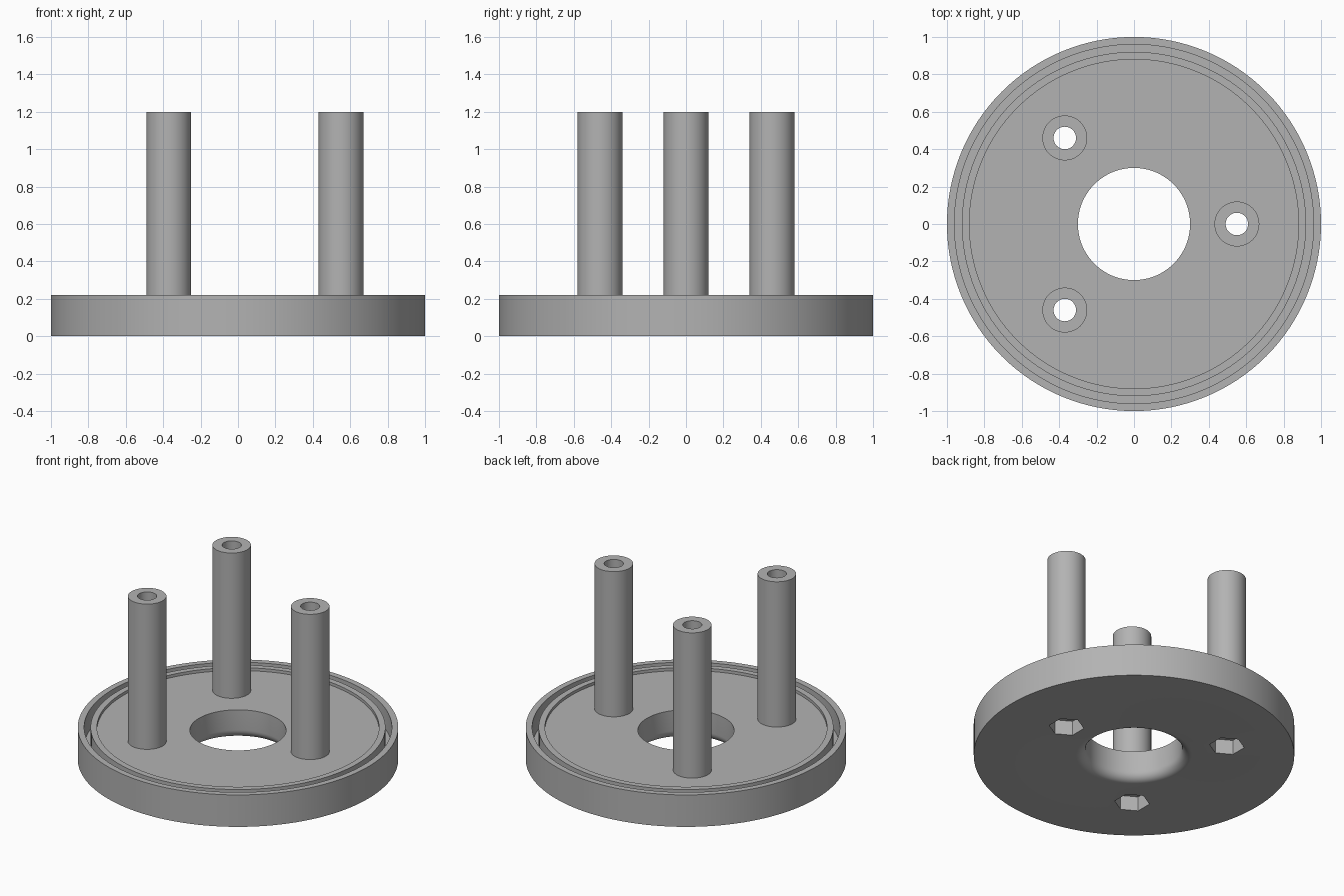
import bpy
import bmesh
from math import sin, cos, pi, radians

cube = bpy.data.objects.get("Cube")
if cube:
    bpy.data.objects.remove(cube, do_unlink=True)

RIM_Z, FLOOR_Z, GROOVE_Z, POST_Z = 0.22, 0.20, 0.08, 1.20
HOLE_R, FILLET = 0.30, 0.06
POST_R, BORE_R = 0.12, 0.06
NUT_R, NUT_DEPTH = 0.11, 0.10
POSTS = {"right": (0.55, 0), "back": (-0.37, 0.46), "front": (-0.37, -0.46)}

grey = bpy.data.materials.new("plain grey")
grey.use_nodes = True
colour = (0.45, 0.45, 0.45, 1)
grey.diffuse_color = colour
grey.node_tree.nodes["Principled BSDF"].inputs["Base Color"].default_value = colour


def add_object(name, bm, location=(0, 0, 0)):
    bmesh.ops.recalc_face_normals(bm, faces=bm.faces)
    mesh = bpy.data.meshes.new(name)
    bm.to_mesh(mesh)
    bm.free()
    mesh.materials.append(grey)
    obj = bpy.data.objects.new(name, mesh)
    obj.location = location
    bpy.context.collection.objects.link(obj)
    return obj


def lathe(name, profile, sides, location=(0, 0, 0)):
    """Turn a closed (radius, height) profile around the z axis."""
    bm = bmesh.new()
    rings = [[bm.verts.new((r * cos(2 * pi * i / sides), r * sin(2 * pi * i / sides), z))
              for i in range(sides)] for r, z in profile]
    for a, b in zip(rings, rings[1:] + rings[:1]):
        for i in range(sides):
            j = (i + 1) % sides
            bm.faces.new((a[i], a[j], b[j], b[i]))
    return add_object(name, bm, location)


def prism(name, radius, bottom, top, sides, turn, location):
    """Upright prism used as a cutter."""
    bm = bmesh.new()
    base = [bm.verts.new((radius * cos(turn + 2 * pi * i / sides),
                          radius * sin(turn + 2 * pi * i / sides), bottom))
            for i in range(sides)]
    face = bm.faces.new(base)
    up = bmesh.ops.extrude_face_region(bm, geom=[face])["geom"]
    bmesh.ops.translate(bm, vec=(0, 0, top - bottom),
                        verts=[v for v in up if isinstance(v, bmesh.types.BMVert)])
    obj = add_object(name, bm, location)
    obj.hide_render = True
    return obj


def activate(obj):
    bpy.ops.object.select_all(action="DESELECT")
    obj.select_set(True)
    bpy.context.view_layer.objects.active = obj


def cut(obj, cutter):
    activate(obj)
    mod = obj.modifiers.new("cut", "BOOLEAN")
    mod.operation, mod.solver, mod.object = "DIFFERENCE", "EXACT", cutter
    bpy.ops.object.modifier_apply(modifier=mod.name)
    bpy.data.objects.remove(cutter, do_unlink=True)


# Round base: rim, groove, raised ridge, floor, and a hole rounded underneath
STEPS = 8
rounded = [(HOLE_R + FILLET * (1 - cos(a)), FILLET * (1 - sin(a)))
           for a in (pi / 2 * i / STEPS for i in range(STEPS + 1))]
base_profile = [(1, 0), (1, RIM_Z), (0.96, RIM_Z), (0.96, GROOVE_Z), (0.92, GROOVE_Z),
                (0.92, RIM_Z), (0.88, RIM_Z), (0.88, FLOOR_Z), (HOLE_R, FLOOR_Z)]
base = lathe("round_base", base_profile + rounded, 128)

# Hexagonal nut pockets and screw bores under each post
for x, y in POSTS.values():
    cut(base, prism("nut_cutter", NUT_R, -0.1, NUT_DEPTH, 6, radians(30), (x, y, 0)))
    cut(base, prism("bore_cutter", BORE_R, 0.05, 0.4, 48, 0, (x, y, 0)))

# Hollow posts
parts = [base]
for side, (x, y) in POSTS.items():
    tube = [(POST_R, FLOOR_Z), (POST_R, POST_Z), (BORE_R, POST_Z), (BORE_R, FLOOR_Z)]
    parts.append(lathe(side + "_post", tube, 48, (x, y, 0)))

for part in parts:
    activate(part)
    bpy.ops.object.shade_smooth_by_angle(angle=radians(35))
